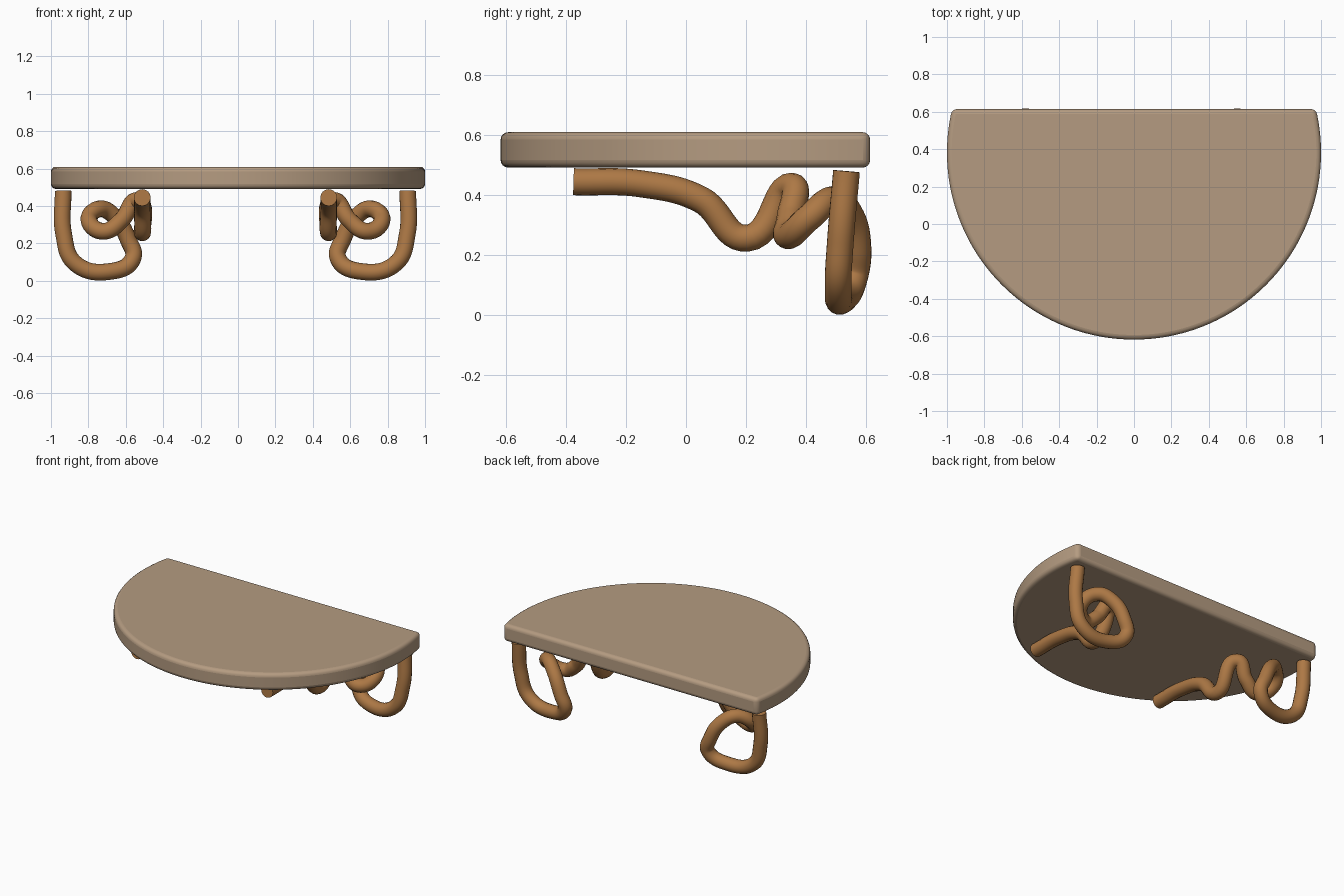
import bpy, bmesh, math

if "Cube" in bpy.data.objects:
    bpy.data.objects.remove(bpy.data.objects["Cube"])


def material(name, rgb):
    m = bpy.data.materials.new(name)
    m.diffuse_color = (*rgb, 1)
    m.use_nodes = True
    m.node_tree.nodes["Principled BSDF"].inputs["Base Color"].default_value = m.diffuse_color
    return m


def link(name, mesh):
    o = bpy.data.objects.new(name, mesh)
    bpy.context.collection.objects.link(o)
    return o


pale = material("pale_wood", (0.46, 0.33, 0.22))
brown = material("brown_wood", (0.42, 0.19, 0.06))
grey = material("grey_end", (0.8, 0.8, 0.8))

# Tabletop: unit circle cut off straight at the back
CY, BACK, Z0, Z1 = 0.382, 0.614, 0.492, 0.61
a0 = math.asin(BACK - CY)
N = 96
bm = bmesh.new()
ring = []
for i in range(N + 1):
    a = math.pi - a0 + (math.pi + 2 * a0) * i / N
    ring.append(bm.verts.new((math.cos(a), CY + math.sin(a), Z0)))
base = bm.faces.new(ring)
ext = bmesh.ops.extrude_face_region(bm, geom=[base])
for v in ext["geom"]:
    if isinstance(v, bmesh.types.BMVert):
        v.co.z = Z1
bmesh.ops.recalc_face_normals(bm, faces=bm.faces)
me = bpy.data.meshes.new("tabletop")
bm.to_mesh(me)
bm.free()
me.materials.append(pale)
top = link("tabletop", me)
bev = top.modifiers.new("round_edges", 'BEVEL')
bev.width = 0.025
bev.segments = 4
bev.limit_method = 'ANGLE'
bev.angle_limit = math.radians(40)

# Leg path: runs back under the top, dips, coils, then curls up to the rear corner
PATH = [
    (0.485, -0.375, 0.445), (0.485, -0.15, 0.438), (0.485, 0.05, 0.385),
    (0.485, 0.205, 0.257), (0.515, 0.352, 0.43), (0.595, 0.347, 0.325),
    (0.69, 0.34, 0.265), (0.77, 0.41, 0.325), (0.71, 0.49, 0.385),
    (0.63, 0.545, 0.34), (0.56, 0.573, 0.22), (0.535, 0.56, 0.12),
    (0.66, 0.52, 0.05), (0.845, 0.507, 0.095), (0.905, 0.515, 0.25),
    (0.908, 0.535, 0.48)]
MID = -0.0135  # mirror plane of the two legs


def coiled_leg(name, side):
    cu = bpy.data.curves.new(name + "_path", 'CURVE')
    cu.dimensions = '3D'
    cu.bevel_depth = 0.045
    cu.bevel_resolution = 6
    cu.resolution_u = 12
    cu.use_fill_caps = True
    sp = cu.splines.new('BEZIER')
    sp.bezier_points.add(len(PATH) - 1)
    for p, (x, y, z) in zip(sp.bezier_points, PATH):
        p.co = (MID + side * (x - MID), y, z)
        p.handle_left_type = p.handle_right_type = 'AUTO'
    path = link(name + "_path", cu)
    bpy.context.view_layer.update()
    deps = bpy.context.evaluated_depsgraph_get()
    mesh = bpy.data.meshes.new_from_object(path.evaluated_get(deps))
    bpy.data.objects.remove(path)
    # Grey end discs on the brown tube
    mesh.materials.clear()
    mesh.materials.append(brown)
    mesh.materials.append(grey)
    for f in mesh.polygons:
        f.material_index = 1 if len(f.vertices) > 4 else 0
    return link(name, mesh)


legs = [coiled_leg("right_leg", 1), coiled_leg("left_leg", -1)]

# Smooth shading with crisp end discs
for o in [top] + legs:
    bpy.ops.object.select_all(action='DESELECT')
    o.select_set(True)
    bpy.context.view_layer.objects.active = o
    bpy.ops.object.shade_smooth_by_angle(angle=math.radians(35))
